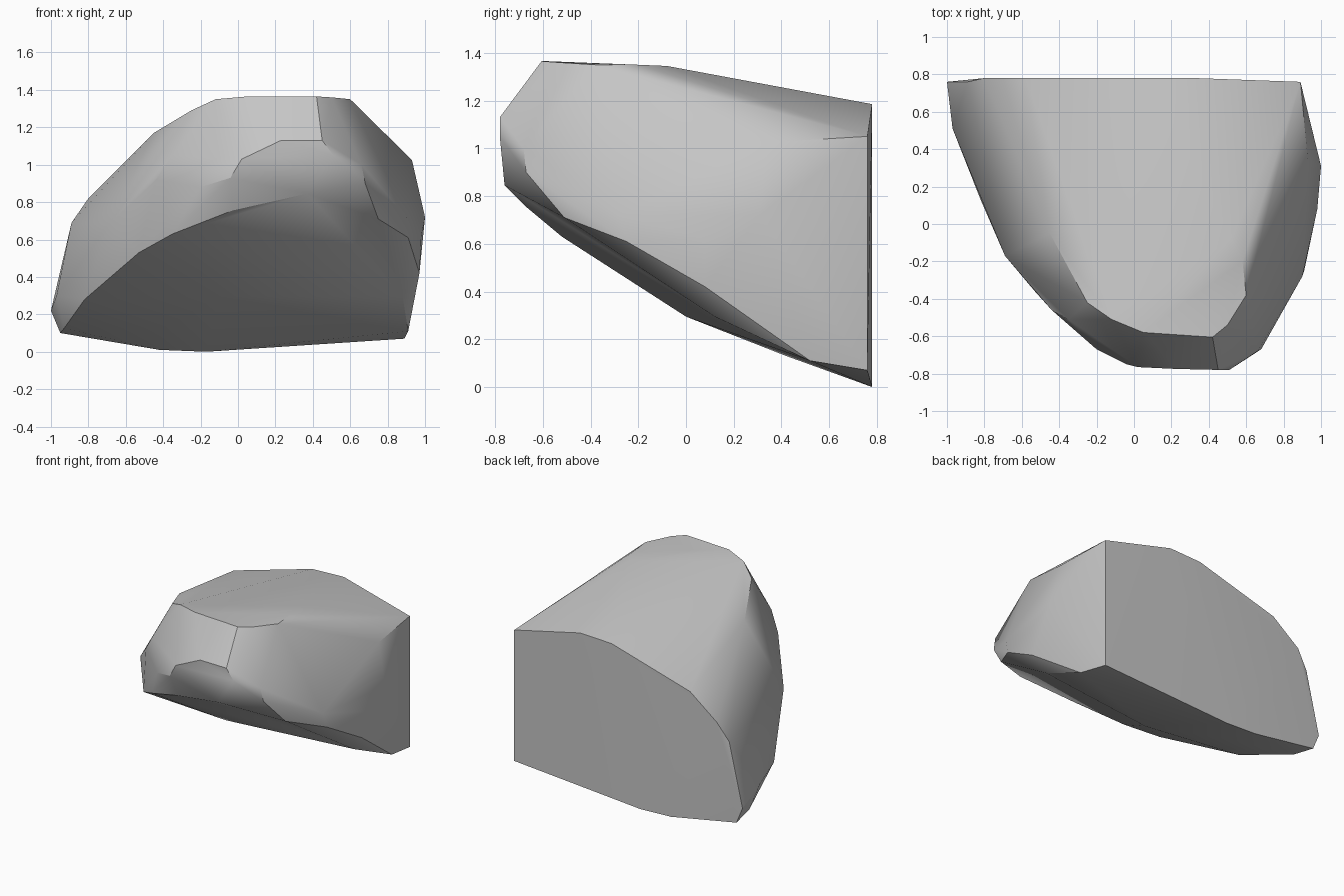
import bpy
import bmesh
import math

# Remove only the default cube
default_cube = bpy.data.objects.get("Cube")
if default_cube:
    bpy.data.objects.remove(default_cube, do_unlink=True)


def make_material(name, colour):
    material = bpy.data.materials.new(name)
    material.use_nodes = True
    material.diffuse_color = colour
    shader = material.node_tree.nodes["Principled BSDF"]
    shader.inputs["Base Color"].default_value = colour
    shader.inputs["Roughness"].default_value = .8
    return material


# Flat split face at the back, as an outline in x and z
back_outline = [(.89, .07), (.89, 1.05), (.33, 1.185), (.07, 1.175), (-.58, .99),
                (-.8, .82), (-.89, .69), (-1, .22), (-.95, .1), (-.42, .01), (-.17, 0)]
back_depth = .78
back_face = [(x, back_depth - (.02 if abs(x) > .8 else 0), z) for x, z in back_outline]

# Rim where the slanted underside meets the sides, from left to right
lower_rim = [(-.93, .58, .125), (-.82, .13, .28), (-.53, -.36, .53), (-.35, -.52, .63),
             (-.03, -.67, .755), (.37, -.76, .845), (.68, -.67, .9), (.75, -.51, .71),
             (.91, -.25, .61), (.97, .08, .42), (.88, .12, .295), (.91, .52, .11)]

# Slight swell of the underside
underside = [(-.4, .42, .13), (-.1, 0, .295)]

# Widest points of the flanks
flanks = [(1, .31, .72), (.93, .34, 1.025), (.98, .08, .62), (.9, -.28, .72),
          (-.97, .51, .3), (-.69, -.17, .68), (-.44, -.46, .92), (-.35, -.51, 1.05)]

# Blunt nose
nose = [(-.2, -.67, .88), (-.04, -.75, .93), (.02, -.765, 1.03), (.23, -.775, 1.13),
        (.45, -.78, 1.13), (.51, -.78, 1.05), (.66, -.68, 1.0)]

# Edge of the crown
crown = [(.42, -.605, 1.365), (.05, -.58, 1.365), (-.12, -.51, 1.35), (-.25, -.42, 1.29),
         (-.45, -.05, 1.17), (.5, -.54, 1.36), (.6, -.38, 1.35), (.58, -.2, 1.35),
         (.52, -.08, 1.345)]


def build_boulder(name, regions, material):
    """Wrap one convex skin round the corner points of every region."""
    mesh = bpy.data.meshes.new(name)
    shell = bmesh.new()
    for region in regions:
        for corner in region:
            shell.verts.new(corner)
    hull = bmesh.ops.convex_hull(shell, input=shell.verts)
    spare = {item for item in hull["geom_interior"] + hull["geom_unused"]
             if isinstance(item, bmesh.types.BMVert)}
    bmesh.ops.delete(shell, geom=list(spare), context="VERTS")
    bmesh.ops.dissolve_limit(shell, angle_limit=math.radians(1),
                             verts=shell.verts, edges=shell.edges)
    bmesh.ops.recalc_face_normals(shell, faces=shell.faces)
    shell.to_mesh(mesh)
    shell.free()
    mesh.materials.append(material)
    boulder = bpy.data.objects.new(name, mesh)
    bpy.context.collection.objects.link(boulder)
    return boulder


stone_grey = make_material("stone_grey", (.56, .56, .56, 1))
boulder = build_boulder("boulder", [back_face, lower_rim, underside, flanks, nose, crown],
                        stone_grey)

# Soften the shallow creases and keep the hard breaks
bpy.ops.object.select_all(action="DESELECT")
boulder.select_set(True)
bpy.context.view_layer.objects.active = boulder
bpy.ops.object.shade_smooth_by_angle(angle=math.radians(28))
